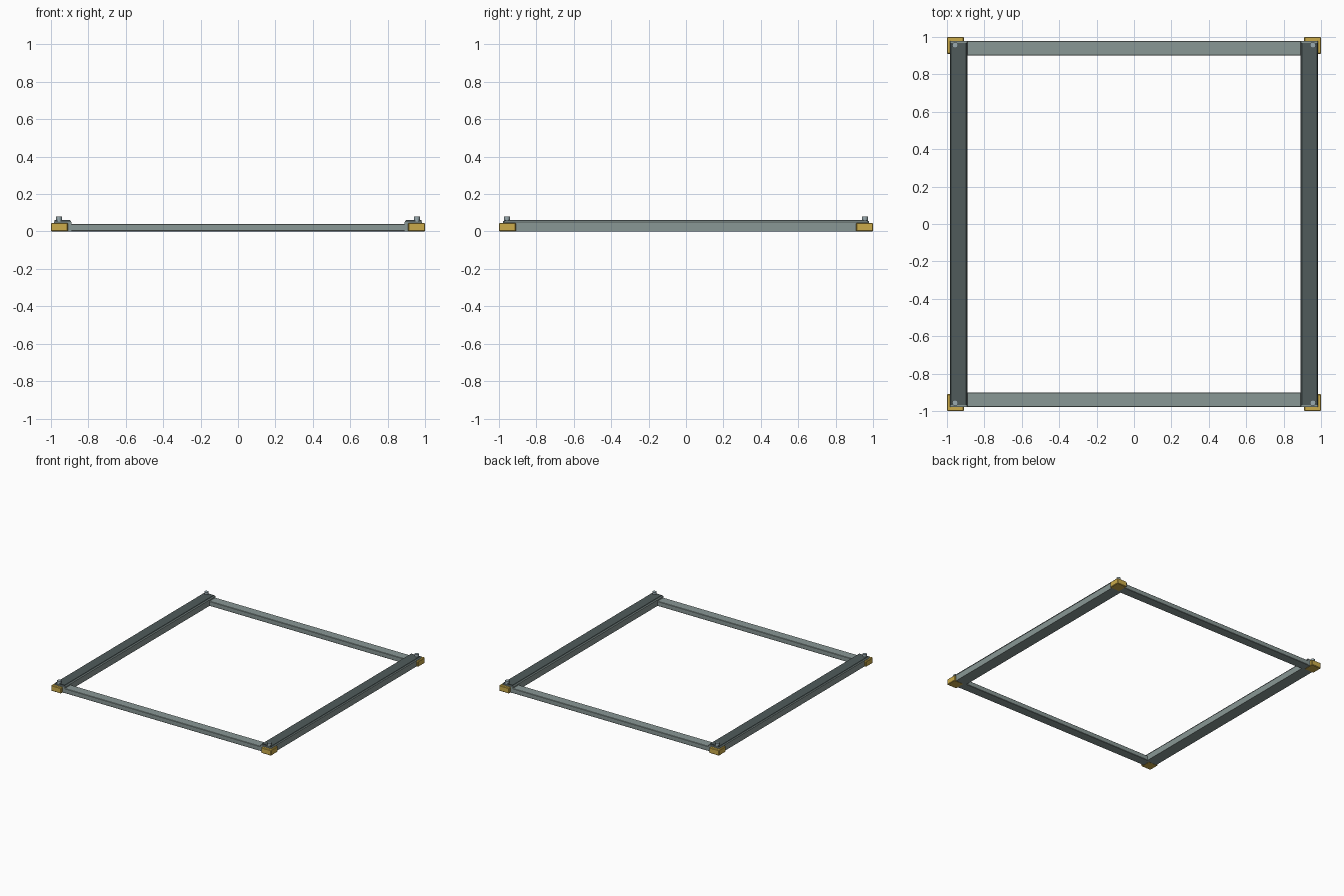
import bpy, bmesh
from math import pi

if "Cube" in bpy.data.objects:
    bpy.data.objects.remove(bpy.data.objects["Cube"])


def material(name, rgb):
    m = bpy.data.materials.new(name)
    m.diffuse_color = (*rgb, 1)
    m.use_nodes = True
    m.node_tree.nodes["Principled BSDF"].inputs["Base Color"].default_value = m.diffuse_color
    return m


STEEL = material("grey_green_steel", (0.25, 0.31, 0.30))
DARK = material("dark_rubber", (0.08, 0.105, 0.105))
YELLOW = material("yellow_paint", (0.60, 0.41, 0.07))
BOLT = material("bolt_steel", (0.32, 0.40, 0.43))


def finish(name, bm, mat):
    bmesh.ops.recalc_face_normals(bm, faces=bm.faces)
    me = bpy.data.meshes.new(name)
    bm.to_mesh(me)
    bm.free()
    me.materials.append(mat)
    ob = bpy.data.objects.new(name, me)
    bpy.context.collection.objects.link(ob)
    return ob


def box(name, lo, hi, mat, bevel=0.004):
    bm = bmesh.new()
    bmesh.ops.create_cube(bm, size=1)
    for v in bm.verts:
        v.co = [(a + b) / 2 + c * (b - a) for a, b, c in zip(lo, hi, v.co)]
    ob = finish(name, bm, mat)
    if bevel:
        mod = ob.modifiers.new("bevel", 'BEVEL')
        mod.width = bevel
        mod.segments = 1
    return ob


def prism_y(name, profile, half, mat):
    bm = bmesh.new()
    face = bm.faces.new([bm.verts.new((x, -half, z)) for x, z in profile])
    out = bmesh.ops.extrude_face_region(bm, geom=[face])
    for v in out["geom"]:
        if isinstance(v, bmesh.types.BMVert):
            v.co.y = half
    return finish(name, bm, mat)


# Front and back rails
for label, s in (("front", -1), ("back", 1)):
    y0, y1 = sorted((s * 0.90, s * 0.978))
    box(label + "_rail", (-0.93, y0, 0.001), (0.93, y1, 0.04), STEEL, 0.003)

for side, sx in (("left", -1), ("right", 1)):
    # Side rail with chamfered top, capped by a dark strip
    rail = [(0.89, 0.001), (0.985, 0.001), (0.985, 0.05), (0.981, 0.055),
            (0.894, 0.055), (0.89, 0.05)]
    prism_y(side + "_rail", [(sx * x, z) for x, z in rail], 0.978, STEEL)
    strip = [(0.894, 0.055), (0.983, 0.055), (0.979, 0.062), (0.898, 0.062)]
    prism_y(side + "_top_strip", [(sx * x, z) for x, z in strip], 0.968, DARK)

    for end, sy in (("front", -1), ("back", 1)):
        # Corner block
        x0, x1 = sorted((sx * 0.91, sx))
        y0, y1 = sorted((sy * 0.91, sy))
        box(f"{end}_{side}_corner_block", (x0, y0, 0), (x1, y1, 0.046), YELLOW)
        # Corner bolt
        bm = bmesh.new()
        bmesh.ops.create_cone(bm, cap_ends=True, segments=12,
                              radius1=0.016, radius2=0.016, depth=0.03)
        ob = finish(f"{end}_{side}_bolt", bm, BOLT)
        ob.location = (sx * 0.956, sy * 0.956, 0.065)
